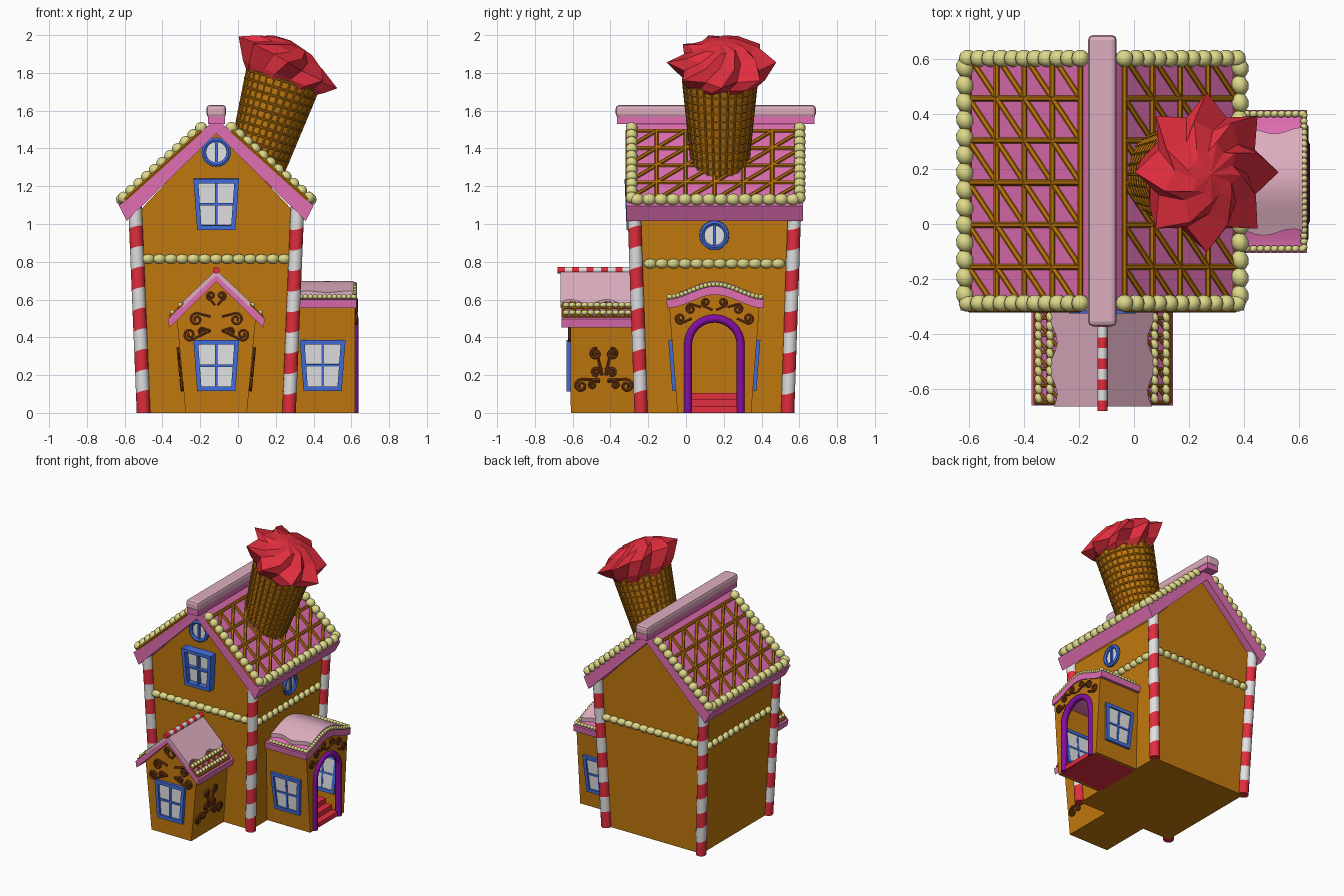
import bpy, bmesh, math
from mathutils import Vector as V, Matrix as M

if "Cube" in bpy.data.objects:
    bpy.data.objects.remove(bpy.data.objects["Cube"])
pi, sin, cos = math.pi, math.sin, math.cos

def mat(name, r, g, b):
    m = bpy.data.materials.new(name)
    m.diffuse_color = [(c / 255 / 12.92 if c < 11 else ((c / 255 + .055) / 1.055) ** 2.4) for c in (r, g, b)] + [1]
    m.use_nodes = True
    m.node_tree.nodes["Principled BSDF"].inputs["Base Color"].default_value = m.diffuse_color
    return m
WALL, PINK = mat("gingerbread", 194, 121, 14), mat("pink", 224, 110, 178)
ICING, BEAD = mat("pale pink icing", 222, 174, 192), mat("cream", 222, 217, 138)
RED, WHITE = mat("red", 226, 46, 62), mat("white", 226, 226, 226)
PURPLE, BLUE = mat("purple", 132, 14, 162), mat("blue", 66, 110, 222)
BROWN, WAFFLE = mat("dark brown", 122, 60, 20), mat("waffle", 180, 112, 10)

def mesh(name, verts, faces, *mats, rule=None, smooth=False):
    me = bpy.data.meshes.new(name)
    me.from_pydata([tuple(v) for v in verts], [], faces)
    bm = bmesh.new(); bm.from_mesh(me)
    bmesh.ops.recalc_face_normals(bm, faces=bm.faces)
    bm.to_mesh(me); bm.free()
    for m in mats: me.materials.append(m)
    for p in me.polygons:
        if rule: p.material_index = rule(p.index)
    ob = bpy.data.objects.new(name, me)
    bpy.context.collection.objects.link(ob)
    if smooth: finish(ob)
    return ob

def finish(ob, angle=.8):
    bpy.ops.object.select_all(action='DESELECT')
    ob.select_set(True); bpy.context.view_layer.objects.active = ob
    bpy.ops.object.shade_smooth_by_angle(angle=angle)

def tube(name, paths, r, m, cyclic=False, res=1):
    cu = bpy.data.curves.new(name, 'CURVE')
    cu.dimensions, cu.bevel_depth, cu.bevel_resolution, cu.use_fill_caps = '3D', r, res, True
    for p in paths:
        s = cu.splines.new('POLY'); s.points.add(len(p) - 1); s.use_cyclic_u = cyclic
        for q, v in zip(s.points, p): q.co = (*v, 1)
    cu.materials.append(m)
    ob = bpy.data.objects.new(name, cu)
    bpy.context.collection.objects.link(ob)
    bpy.ops.object.select_all(action='DESELECT')
    ob.select_set(True); bpy.context.view_layer.objects.active = ob
    bpy.ops.object.convert(target='MESH')
    finish(bpy.context.view_layer.objects.active)

def box(name, x0, x1, y0, y1, z0, z1, m, bevel=0):
    v = [(x, y, z) for x in (x0, x1) for y in (y0, y1) for z in (z0, z1)]
    ob = mesh(name, v, [(0, 1, 3, 2), (4, 5, 7, 6), (0, 1, 5, 4), (2, 3, 7, 6), (0, 2, 6, 4), (1, 3, 7, 5)], m)
    if bevel:
        b = ob.modifiers.new("bevel", 'BEVEL'); b.width, b.segments = bevel, 2

def gable_body(name, cx, w0, w1, yb, yt, ze, za):
    v = [(cx - w0, y, 0) for y in yb] + [(cx + w0, y, 0) for y in yb] + \
        [(cx - w1, y, ze) for y in yt] + [(cx + w1, y, ze) for y in yt] + [(cx, y, za) for y in yt]
    mesh(name, v, [(0, 1, 3, 2), (0, 1, 5, 4), (2, 3, 7, 6), (0, 2, 6, 8, 4), (1, 3, 7, 9, 5), (4, 5, 9, 8), (6, 7, 9, 8)], WALL)

def sheet(name, place, h, t0, t1, nt, half, ns, thick, inset, m, smooth=False):
    """Solid roof layer following the profile h(s) along a ridge t."""
    v, f, k = [], [], 2 * ns + 1
    for i in range(nt + 1):
        t = t0 + (t1 - t0) * i / nt
        for low in (0, 1):
            for j in range(k):
                s = half(t, j) * (j - ns) / ns
                v.append(place(t, s * (inset if low else 1), h(s) - thick * low))
    for i in range(nt):
        a, b = i * 2 * k, (i + 1) * 2 * k
        for j in range(k - 1):
            f += [(a + j, a + j + 1, b + j + 1, b + j), (a + k + j, a + k + j + 1, b + k + j + 1, b + k + j)]
        f += [(a, a + k, b + k, b), (a + k - 1, a + 2 * k - 1, b + 2 * k - 1, b + k - 1)]
    for a in (0, nt * 2 * k):
        f += [(a + j, a + j + 1, a + k + j + 1, a + k + j) for j in range(k - 1)]
    mesh(name, v, f, m, smooth=smooth)

def lattice(name, place, h, s0, s1, ns, t0, t1, nt, r):
    paths = []
    for sg in (-1, 1):
        P = lambda i, j: place(t0 + (t1 - t0) * j / nt, sg * (s0 + (s1 - s0) * i / ns), h(s0 + (s1 - s0) * i / ns) + r * .5)
        paths += [[P(i, 0), P(i, nt)] for i in range(ns + 1)] + [[P(0, j), P(ns, j)] for j in range(nt + 1)]
        paths += [[P(i, j + (sg > 0)), P(i + 1, j + (sg < 0))] for i in range(ns) for j in range(nt)]
    tube(name, paths, r, WAFFLE)

def beads(name, runs, r):
    bm = bmesh.new()
    for a, b, n in runs:
        a, b = V(a), V(b); d = (b - a) / n
        q = d.to_track_quat('X', 'Z').to_matrix().to_4x4()
        for i in range(n):
            mx = M.Translation(a + d * (i + .5)) @ q @ M.Rotation(.3, 4, 'Z') @ M.Diagonal((d.length * .6, r, r, 1))
            bmesh.ops.create_uvsphere(bm, u_segments=10, v_segments=6, radius=1, matrix=mx)
    me = bpy.data.meshes.new(name); bm.to_mesh(me); bm.free(); me.materials.append(BEAD)
    ob = bpy.data.objects.new(name, me); bpy.context.collection.objects.link(ob); finish(ob, 1.2)

def cane(name, p0, p1, r, n, skew, sides=14):
    p0, p1 = V(p0), V(p1); q = (p1 - p0).to_track_quat('Z', 'Y'); L = (p1 - p0).length
    v = [p0 + q @ V((r * cos(a), r * sin(a), L * i / n + (skew * cos(a) if 0 < i < n else 0)))
         for i in range(n + 1) for a in [2 * pi * j / sides for j in range(sides)]]
    f = [(i * sides + j, i * sides + (j + 1) % sides, (i + 1) * sides + (j + 1) % sides, (i + 1) * sides + j)
         for i in range(n) for j in range(sides)]
    f += [tuple(range(sides)), tuple(range(n * sides, (n + 1) * sides))]
    mesh(name, v, f, RED, WHITE, rule=lambda i: (i // sides) % 2 if i < n * sides else 0, smooth=True)

def plane(origin, n):
    n = V(n).normalized(); u = V((0, 0, 1)).cross(n).normalized(); w = n.cross(u)
    return M.Translation(origin) @ M((u, w, n)).transposed().to_4x4()

def bars(name, mx, segs, w, d0, d1, m):
    v, f = [], []
    for a, b in segs:
        a, b = V(a), V(b); d = (b - a).normalized() * w / 2; p = V((-d.y, d.x)); k = len(v)
        v += [mx @ V((*c, z)) for z in (d0, d1) for c in (a - d - p, b + d - p, b + d + p, a - d + p)]
        f += [tuple(k + i for i in q) for q in ((0, 1, 2, 3), (4, 5, 6, 7), (0, 1, 5, 4), (1, 2, 6, 5), (2, 3, 7, 6), (3, 0, 4, 7))]
    mesh(name, v, f, m)

def window(name, origin, n, d=.022, wb=.09, wt=.108, h=.123):
    mx = plane(origin, n)
    c = [(-wb, -h), (wb, -h), (wt, h), (-wt, h)]
    mesh(name + "_glass", [mx @ V((*p, z)) for z in (-.022, .006) for p in c],
         [(0, 1, 2, 3), (4, 5, 6, 7), (0, 1, 5, 4), (1, 2, 6, 5), (2, 3, 7, 6), (3, 0, 4, 7)], WHITE)
    bars(name + "_frame", mx, [(c[i], c[(i + 1) % 4]) for i in range(4)], .024, -.028, d, BLUE)
    bars(name + "_bars", mx, [((0, -h), (0, h)), ((-wb, 0), (wb, 0))], .013, -.025, d * .7, BLUE)

def round_window(name, origin, n, r=.066):
    mx = plane(origin, n)
    ring = [mx @ V((r * cos(a), r * sin(a), .012)) for a in [2 * pi * i / 20 for i in range(20)]]
    tube(name + "_frame", [ring], .014, BLUE, True)
    mesh(name + "_glass", [mx @ V((0, 0, -.005)) + (p - mx @ V((0, 0, 0))) for p in ring], [tuple(range(20))], WHITE)
    bars(name + "_bar", mx, [((0, -r), (0, r))], .016, 0, .02, BLUE)

def scrolls(name, origin, n, items):
    """Mirrored curls: stem start, curl centre, radius, side where the stem arrives."""
    mx, paths = plane(origin, n), []
    for u0, z0, u, z, r, sg in items:
        p = [(u0, z0)]
        for i in range(19):
            a, rr = sg * (pi / 2 - i * .5), r * (1 - .045 * i)
            p.append((u + rr * cos(a), z + rr * sin(a)))
        paths += [[mx @ V((k * x, y, .004)) for x, y in p] for k in (1, -1)]
    tube(name, paths, .008, BROWN)

# main house
CX, CY, RY = -.115, .15, .155
along_y = lambda t, s, z: V((CX + s, t, z))
along_x = lambda t, s, z: V((t, RY + s, z))
gable_body("house_walls", CX, .385, .425, (-.235, .535), (-.272, .57), 1.05, 1.5)
for sx in (-1, 1):
    for sy in (-1, 1):
        cane("corner_cane", (CX + sx * .385, CY + sy * .388, 0), (CX + sx * .43, CY + sy * .425, 1.09), .036, 10, .012)
h_main = lambda s: 1.56 - .9 * abs(s)
sheet("main_roof", along_y, h_main, -.315, .62, 1, lambda t, j: .515, 1, .08, .92, PINK)
lattice("main_roof_lattice", along_y, h_main, .08, .485, 4, -.31, .61, 6, .011)
box("ridge_base", CX - .045, CX + .045, -.365, .68, 1.53, 1.575, PINK)
box("ridge_icing", CX - .052, CX + .052, -.372, .687, 1.565, 1.63, ICING, .018)
runs = [(along_y(y, k * .06, h_main(.06) + .02), along_y(y, k * .51, h_main(.51) + .02), 11) for y in (-.288, .602) for k in (-1, 1)]
runs += [(along_y(-.29, k * .5, 1.13), along_y(.6, k * .5, 1.13), 14) for k in (-1, 1)]
beads("roof_beads", runs, .032)
runs = [((CX - .39, y, .815), (CX + .39, y, .815), 13) for y in (-.266, .566)]
runs += [((CX + k * .418, -.22, .79), (CX + k * .418, .52, .79), 12) for k in (-1, 1)]
beads("wall_beads", runs, .026)
window("upper_window", (CX, -.275, 1.105), (0, -1, -.04), .045)
round_window("gable_round_window", (CX, -.278, 1.38), (0, -1, 0))
round_window("side_round_window", (.308, CY, .94), (1, 0, -.03))

# front annex
gable_body("front_annex_walls", CX, .162, .208, (-.61, -.2), (-.612, -.2), .49, .7)
h_front = lambda s: .74 - .95 * abs(s)
sheet("front_annex_roof", along_y, h_front, -.66, -.255, 1, lambda t, j: .257, 1, .045, .97, PINK)
lattice("front_annex_lattice", along_y, h_front, .1, .245, 3, -.65, -.28, 6, .006)
sheet("front_annex_icing", along_y, lambda s: h_front(s) + .018, -.664, -.26, 14,
      lambda t, j: .178 + .014 * sin(t * 33 + j), 3, .03, 1, ICING, True)
beads("front_annex_beads", [(along_y(-.65, k * s, h_front(s) + .012), along_y(-.29, k * s, h_front(s) + .012), 11)
                            for k in (-1, 1) for s in (.19, .232)], .014)
cane("front_annex_ridge_cane", (CX, -.68, .755), (CX, -.26, .755), .018, 11, 0)
window("front_annex_window", (CX, -.611, .25), (0, -1, 0))
scrolls("front_scrolls", (CX, -.613, 0), (0, -1, 0),
        [(.006, .57, .028, .62, .024, -1), (.03, .51, .105, .495, .034, 1), (.03, .435, .14, .415, .032, -1), (.03, .435, .075, .43, .02, 1)])
for k in (-1, 1):
    scrolls("side_scrolls", (CX + k * .165, -.435, 0), (k, 0, -.1),
            [(.01, .2, .042, .315, .03, 1), (.01, .24, .04, .22, .024, -1), (.02, .175, .12, .145, .034, 1), (.02, .165, .06, .15, .02, 1)])

# right annex: hollow, with an arched doorway
h_side = lambda s: .6 + .035 * (1 + cos(pi * min(abs(s), .26) / .26))
inner, outer = [(-.13, 0)], [(-.195, 0)]
for i in range(15):
    a = pi * i / 14
    inner.append((-.13 * cos(a), .36 + .13 * sin(a)))
    outer.append((-.24 * cos(a), h_side(.24 * cos(a)) - .02))
inner.append((.13, 0)); outer.append((.195, 0)); n = len(inner)
v = [(x, CY + p[0], p[1]) for x in (.595, .62) for ring in (inner, outer) for p in ring]
f = []
for i in range(n - 1):
    for a, b in ((0, n), (2 * n, 3 * n), (0, 2 * n), (n, 3 * n)):
        f.append((a + i, a + i + 1, b + i + 1, b + i))
mesh("doorway_wall", v, f, WALL)
for k in (-1, 1):
    v = [(x, CY + k * (s - d), z) for d in (0, .02) for x in (.25, .618) for s, z in ((.195, 0), (.24, .58))]
    mesh("annex_side_wall", v, [(0, 1, 3, 2), (4, 5, 7, 6), (0, 1, 5, 4), (2, 3, 7, 6), (0, 2, 6, 4), (1, 3, 7, 5)], WALL)
    window("annex_window", (.448, CY + k * .215, .252), (0, k, -.08), .018)
box("annex_floor", .26, .615, CY - .19, CY + .19, 0, .012, RED)
for i in range(3):
    box("door_step", .26, .622 - .05 * i, CY - .128, CY + .128, .003, .035 * (i + 1), RED)
arch = [(-.14, 0)] + [(-.14 * cos(pi * i / 16), .36 + .14 * sin(pi * i / 16)) for i in range(17)] + [(.14, 0)]
tube("door_arch", [[(.617, CY + a, b) for a, b in arch]], .022, PURPLE, res=2)
sheet("annex_roof", along_x, h_side, .27, .628, 1, lambda t, j: .26, 9, .045, .98, PINK, True)
sheet("annex_icing", along_x, lambda s: h_side(s) + .028, .27, .612, 12,
      lambda t, j: .185 + .012 * sin(t * 30 + j // 7), 7, .04, 1, ICING, True)
runs = [(along_x(.32, k * .245, .615), along_x(.625, k * .245, .615), 12) for k in (-1, 1)]
for i in range(12):
    s0, s1 = -.25 + .5 * i / 12, -.25 + .5 * (i + 1) / 12
    runs.append((along_x(.618, s0, h_side(s0) + .012), along_x(.618, s1, h_side(s1) + .012), 2))
beads("annex_beads", runs, .013)
scrolls("doorway_scrolls", (.622, CY, 0), (1, 0, 0),
        [(.01, .545, .045, .585, .024, -1), (.07, .56, .125, .55, .026, 1), (.12, .5, .18, .5, .028, -1)])

# ice cream chimney
tilt = M.Translation((.235, .18, 1.76)) @ M.Rotation(math.radians(17), 4, 'Y')
cr = lambda a: .196 + .1 * a
ring = lambda a, r, k: [tilt @ V((r * cos(2 * pi * i / k), r * sin(2 * pi * i / k), a)) for i in range(k)]
lo, hi = ring(-.56, cr(-.56), 28), ring(0, cr(0), 28)
mesh("cone", lo + hi, [(i, (i + 1) % 28, 28 + (i + 1) % 28, 28 + i) for i in range(28)] +
     [tuple(range(28)), tuple(range(28, 56))], WALL, smooth=True)
tube("cone_ribs", [[a, b] for a, b in zip(lo, hi)], .006, WAFFLE)
tube("cone_rings", [ring(-.045 * i, cr(-.045 * i), 28) for i in range(12)], .007, WAFFLE, True)
# swirl: twisted star rings
v, f, K = [], [], 16
for a, tip, dip, tw, lean in ((-.03, .185, .185, 0, 0), (.02, .235, .2, .1, .02), (.1, .29, .215, .3, .055),
                              (.155, .2, .15, .65, .04), (.195, .11, .08, 1.0, .02)):
    for i in range(K):
        t = 2 * pi * i / K + tw - .3; r = dip if i % 2 else tip
        v.append(tilt @ V((r * cos(t), r * sin(t) + .008, a - lean * cos(t))))
for j in range(4):
    f += [(j * K + i, j * K + (i + 1) % K, (j + 1) * K + (i + 1) % K, (j + 1) * K + i) for i in range(K)]
v.append(tilt @ V((-.02, 0, .215))); f += [(4 * K + i, 4 * K + (i + 1) % K, 5 * K) for i in range(K)]
f.append(tuple(range(K)))
mesh("ice_cream_swirl", v, f, RED)
